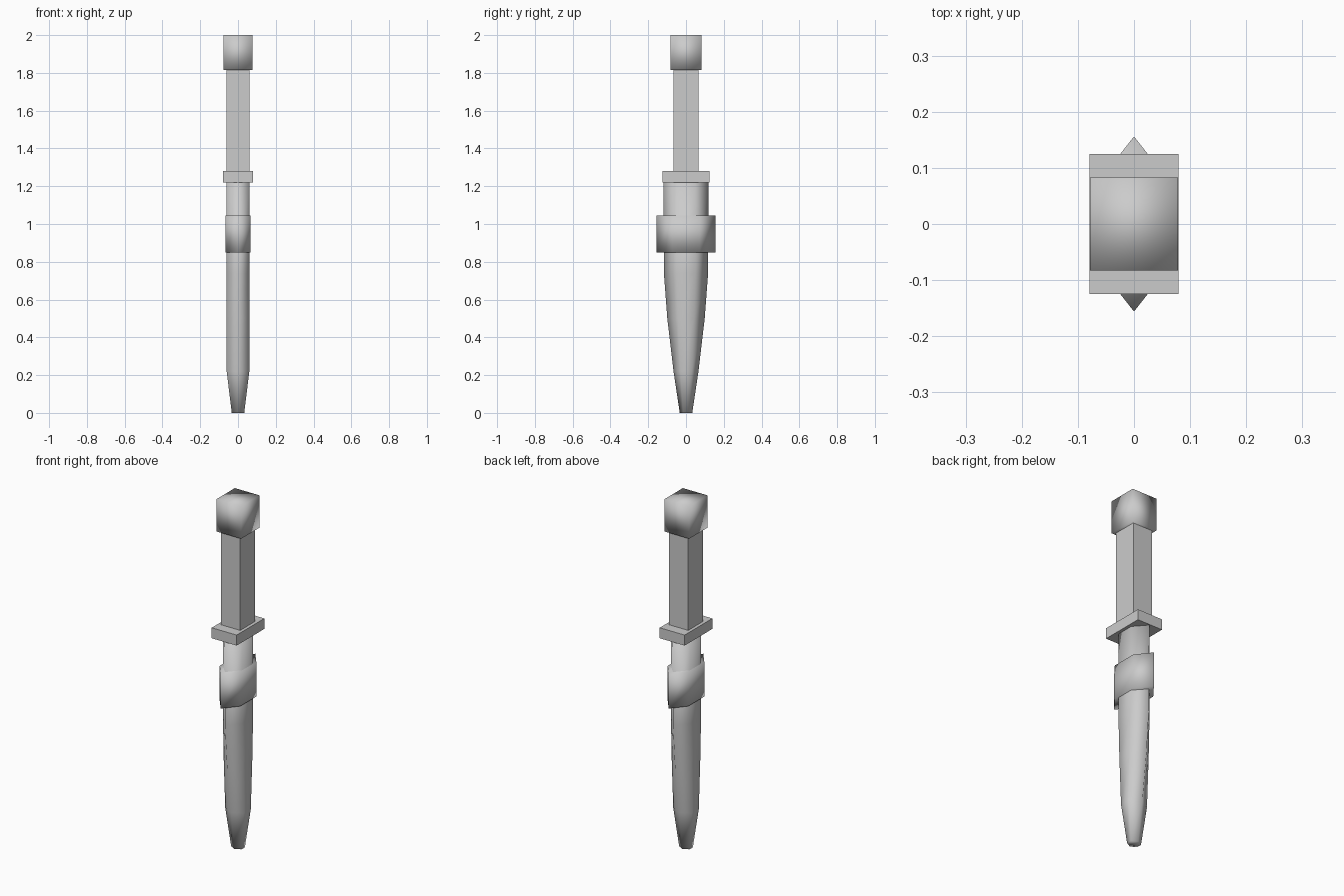
import bpy, bmesh

if "Cube" in bpy.data.objects:
    bpy.data.objects.remove(bpy.data.objects["Cube"])


def make_object(name, bm, smooth):
    bmesh.ops.recalc_face_normals(bm, faces=bm.faces)
    for f in bm.faces:
        f.smooth = smooth
    mesh = bpy.data.meshes.new(name)
    bm.to_mesh(mesh)
    bm.free()
    obj = bpy.data.objects.new(name, mesh)
    bpy.context.collection.objects.link(obj)
    return obj


def hex_loft(name, sections):
    """Loft six-sided sections: (z, half width x, edge tip y, flat half width y)."""
    bm = bmesh.new()
    rings = []
    for z, w, tip, flat in sections:
        outline = [(0, -tip), (w, -flat), (w, flat), (0, tip), (-w, flat), (-w, -flat)]
        rings.append([bm.verts.new((x, y, z)) for x, y in outline])
    for a, b in zip(rings, rings[1:]):
        for i in range(6):
            j = (i + 1) % 6
            bm.faces.new((a[i], a[j], b[j], b[i]))
    bm.faces.new(rings[0][::-1])
    bm.faces.new(rings[-1])
    return make_object(name, bm, True)


def box(name, x, y, z0, z1, smooth=False):
    bm = bmesh.new()
    bmesh.ops.create_cube(bm, size=2)
    bmesh.ops.scale(bm, vec=(x, y, (z1 - z0) / 2), verts=bm.verts)
    bmesh.ops.translate(bm, vec=(0, 0, (z0 + z1) / 2), verts=bm.verts)
    return make_object(name, bm, smooth)


# Tapered sheath
hex_loft("sheath", [
    (0.0, 0.033, 0.033, 0.015),
    (0.22, 0.060, 0.066, 0.030),
    (0.50, 0.061, 0.099, 0.042),
    (0.74, 0.061, 0.117, 0.049),
    (1.22, 0.061, 0.120, 0.050),
])

# Band around the sheath mouth
hex_loft("sheath_collar", [(0.85, 0.066, 0.156, 0.072), (1.045, 0.066, 0.156, 0.072)])

# Hilt
box("guard", 0.079, 0.125, 1.22, 1.28)
box("grip", 0.061, 0.067, 1.28, 1.815)
box("pommel", 0.078, 0.083, 1.815, 2.0, smooth=True)
